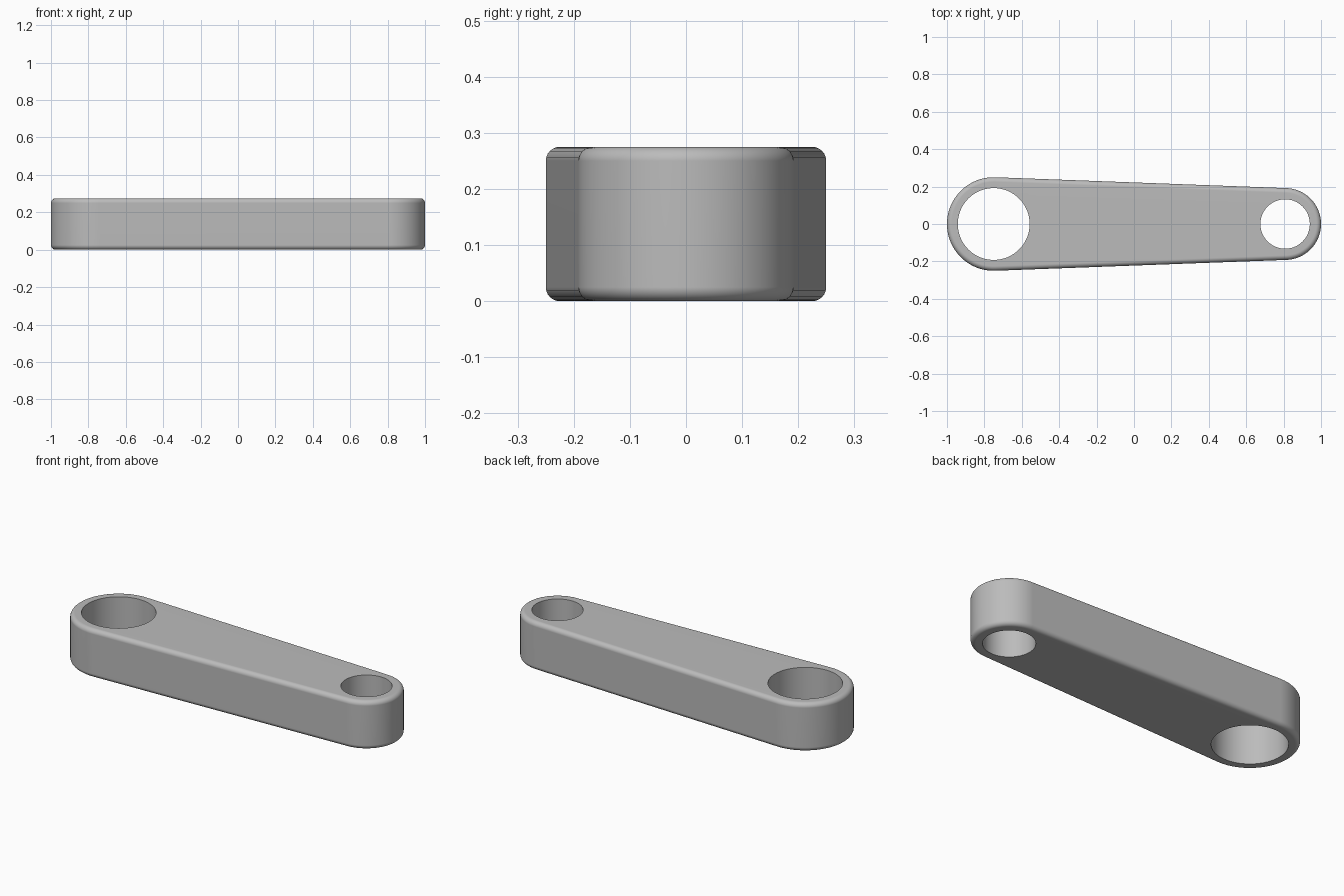
import bpy
import bmesh
from math import acos, cos, sin, pi, radians

old = bpy.data.objects.get("Cube")
if old:
    bpy.data.objects.remove(old, do_unlink=True)

HEIGHT, ROUND, STEPS, SEGS = 0.275, 0.025, 6, 48
BIG_X, BIG_R, BIG_HOLE = -0.75, 0.25, 0.192
SMALL_X, SMALL_R, SMALL_HOLE = 0.808, 0.192, 0.132

grey = bpy.data.materials.new("plain grey")
grey.use_nodes = True
colour = (0.5, 0.5, 0.5, 1)
grey.diffuse_color = colour
grey.node_tree.nodes["Principled BSDF"].inputs["Base Color"].default_value = colour


def arc(cx, r, start, end, n):
    return [(cx + r * cos(start + (end - start) * i / n),
             r * sin(start + (end - start) * i / n)) for i in range(n + 1)]


def outline(inset):
    """Two end arcs joined by their common tangents."""
    t = acos((BIG_R - SMALL_R) / (SMALL_X - BIG_X))
    return (arc(SMALL_X, SMALL_R - inset, -t, t, SEGS)
            + arc(BIG_X, BIG_R - inset, t, 2 * pi - t, SEGS))


def ring(bm, points, z):
    verts = [bm.verts.new((x, y, z)) for x, y in points]
    edges = [bm.edges.new((verts[i - 1], verts[i])) for i in range(len(verts))]
    return verts, edges


def loft(bm, rings):
    for (a, _), (b, _) in zip(rings, rings[1:]):
        for i in range(len(a)):
            bm.faces.new((a[i - 1], a[i], b[i], b[i - 1]))


bm = bmesh.new()

# Outer wall with rounded rims
quarter = [(ROUND * (1 - sin(k * pi / 2 / STEPS)), ROUND * (1 - cos(k * pi / 2 / STEPS)))
           for k in range(STEPS + 1)]
levels = [(inset, z) for inset, z in quarter]
levels += [(inset, HEIGHT - z) for inset, z in reversed(quarter)]
shell = [ring(bm, outline(inset), z) for inset, z in levels]
loft(bm, shell)

# Straight bores through both ends
bores = []
for cx, r in ((BIG_X, BIG_HOLE), (SMALL_X, SMALL_HOLE)):
    circle = arc(cx, r, 0, 2 * pi, 2 * SEGS)[:-1]
    bore = [ring(bm, circle, 0), ring(bm, circle, HEIGHT)]
    loft(bm, bore)
    bores.append(bore)

# Flat bottom and top around the bores
for end in (0, -1):
    edges = shell[end][1] + [e for bore in bores for e in bore[end][1]]
    bmesh.ops.triangle_fill(bm, edges=edges, use_beauty=True, use_dissolve=False)

bmesh.ops.recalc_face_normals(bm, faces=bm.faces)
mesh = bpy.data.meshes.new("link_arm")
bm.to_mesh(mesh)
bm.free()
mesh.materials.append(grey)

arm = bpy.data.objects.new("link_arm", mesh)
bpy.context.collection.objects.link(arm)
bpy.ops.object.select_all(action="DESELECT")
arm.select_set(True)
bpy.context.view_layer.objects.active = arm
bpy.ops.object.shade_smooth_by_angle(angle=radians(35))
weighted = arm.modifiers.new("flat_caps", "WEIGHTED_NORMAL")
weighted.keep_sharp = True
